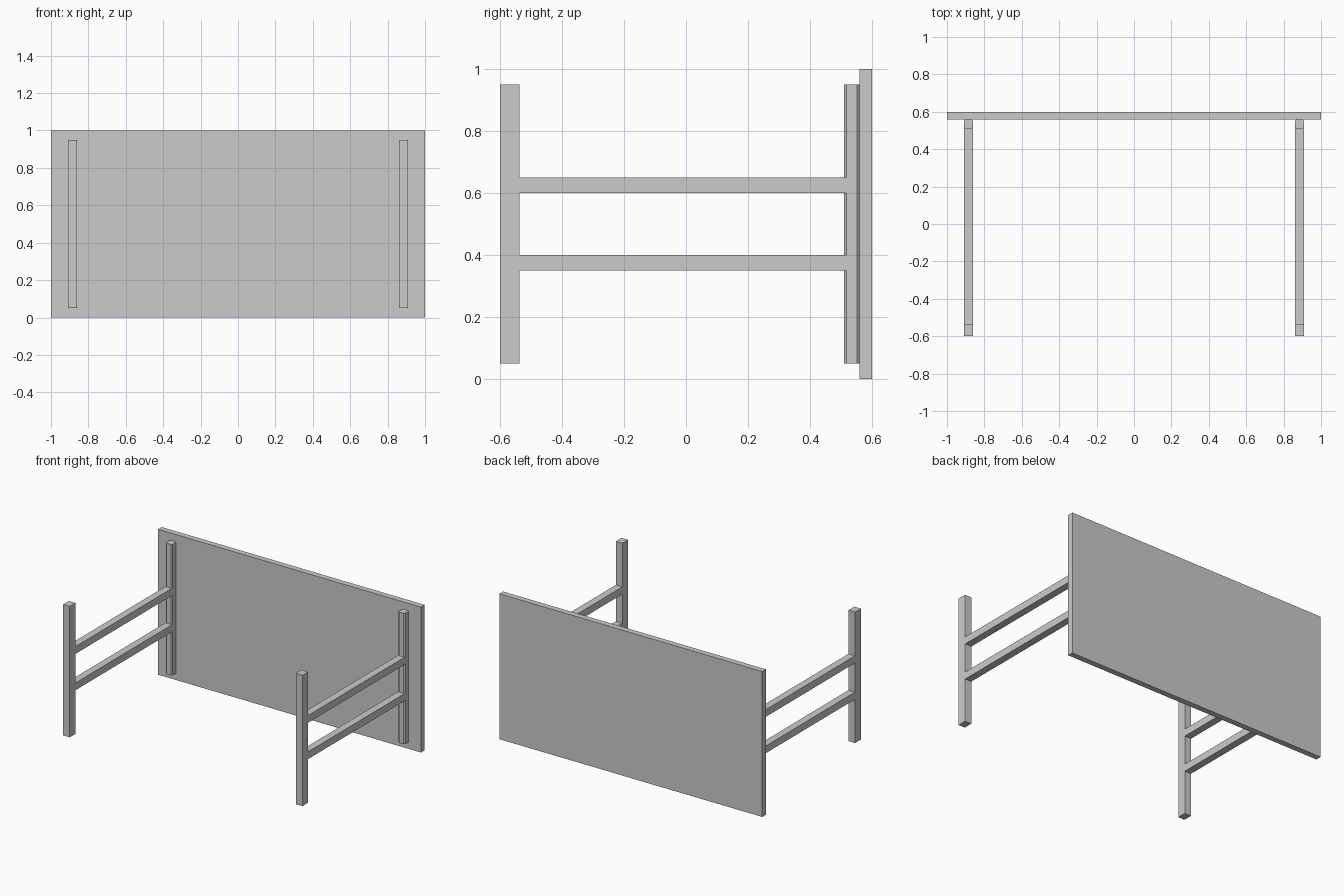
import bpy, bmesh

if "Cube" in bpy.data.objects:
    bpy.data.objects.remove(bpy.data.objects["Cube"])

def box(name, x0, x1, y0, y1, z0, z1, edge=0.0):
    bm = bmesh.new()
    bmesh.ops.create_cube(bm, size=1)
    for v in bm.verts:
        v.co.x = x0 if v.co.x < 0 else x1
        v.co.y = y0 if v.co.y < 0 else y1
        v.co.z = z0 if v.co.z < 0 else z1
    if edge:  # chamfer the upright edges
        up = [e for e in bm.edges if abs(e.verts[0].co.z - e.verts[1].co.z) > 0.1]
        bmesh.ops.bevel(bm, geom=up, offset=edge, segments=1, affect='EDGES')
    me = bpy.data.meshes.new(name)
    bm.to_mesh(me)
    bm.free()
    ob = bpy.data.objects.new(name, me)
    bpy.context.collection.objects.link(ob)
    return ob

# Large upright panel
box("panel", -1, 1, 0.56, 0.60, 0, 1)

# Two side frames: front post, rear post, two rails
for side, x in (("left", -0.885), ("right", 0.885)):
    a, b = x - 0.025, x + 0.025
    box(side + "_front_post", a, b, -0.60, -0.537, 0.05, 0.95)
    box(side + "_rear_post", a, b, 0.51, 0.56, 0.05, 0.95, 0.008)
    for level, z in (("lower", 0.35), ("upper", 0.60)):
        box(f"{side}_{level}_rail", a, b, -0.537, 0.52, z, z + 0.05)
